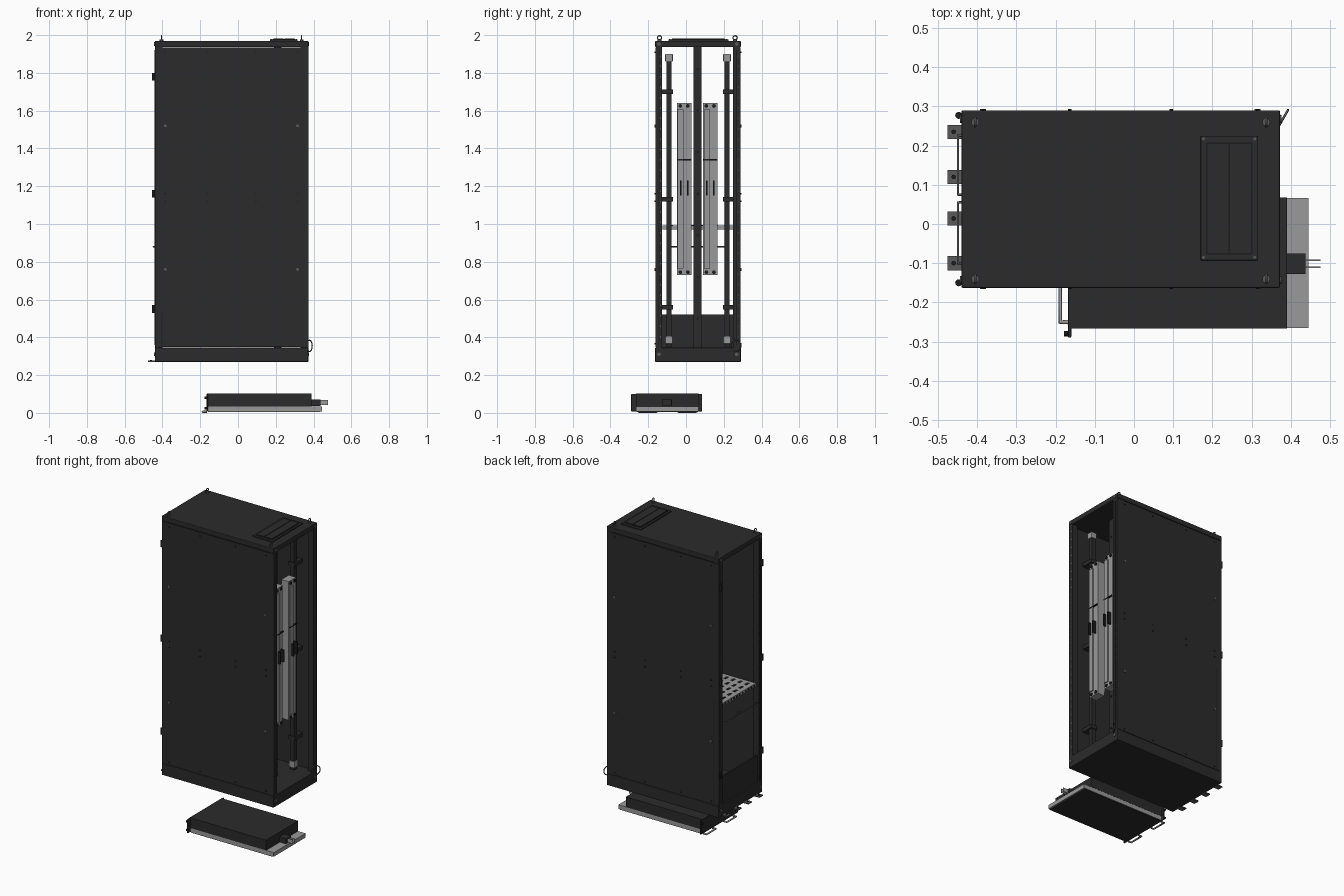
import bpy
from math import pi
from mathutils import Vector

if "Cube" in bpy.data.objects:
    bpy.data.objects.remove(bpy.data.objects["Cube"], do_unlink=True)


def material(name, v):
    m = bpy.data.materials.new(name)
    m.use_nodes = True
    m.diffuse_color = (v, v, v, 1)
    m.node_tree.nodes["Principled BSDF"].inputs["Base Color"].default_value = (v, v, v, 1)
    return m


BLACK = material("black_steel", 0.024)
DARK = material("dark_trim", 0.012)
MID = material("mid_grey", 0.10)
GREY = material("light_grey", 0.32)


def box(name, x, y, z, mat, bevel=0):
    """Box from (min, max) pairs."""
    bpy.ops.mesh.primitive_cube_add(size=1, location=[sum(p) / 2 for p in (x, y, z)])
    o = bpy.context.object
    o.name = name
    o.scale = [p[1] - p[0] for p in (x, y, z)]
    bpy.ops.object.transform_apply(location=False, rotation=False, scale=True)
    o.data.materials.append(mat)
    if bevel:
        b = o.modifiers.new("bevel", "BEVEL")
        b.width, b.segments = bevel, 2
    return o


def rod(name, a, b, r, mat, sides=12):
    """Cylinder between two points."""
    a, b = Vector(a), Vector(b)
    bpy.ops.mesh.primitive_cylinder_add(vertices=sides, radius=r, depth=(b - a).length,
                                        location=(a + b) / 2)
    o = bpy.context.object
    o.name = name
    o.rotation_euler = (b - a).to_track_quat("Z", "Y").to_euler()
    o.data.materials.append(mat)
    bpy.ops.object.shade_smooth_by_angle()
    return o


def ring(name, loc, r, thick, rot, mat):
    bpy.ops.mesh.primitive_torus_add(major_radius=r, minor_radius=thick, major_segments=20,
                                     minor_segments=8, location=loc, rotation=rot)
    o = bpy.context.object
    o.name = name
    o.data.materials.append(mat)
    bpy.ops.object.shade_smooth()


def wire(name, pts, r, mat):
    """Round bar through a list of points."""
    c = bpy.data.curves.new(name, "CURVE")
    c.dimensions, c.bevel_depth, c.bevel_resolution = "3D", r, 2
    s = c.splines.new("POLY")
    s.points.add(len(pts) - 1)
    for p, q in zip(s.points, pts):
        p.co = (*q, 1)
    o = bpy.data.objects.new(name, c)
    bpy.context.collection.objects.link(o)
    c.materials.append(mat)


# Cabinet shell, open at both ends
X0, X1, Y0, Y1 = -0.44, 0.372, -0.163, 0.29
box("plinth", (X0, X1), (Y0, Y1), (0.27, 0.345), BLACK, 0.003)
box("roof", (X0, X1), (Y0, Y1), (1.937, 1.97), BLACK, 0.004)
for name, y in (("front", (Y0 + 0.002, Y0 + 0.016)), ("back", (Y1 - 0.016, Y1 - 0.002))):
    box(name + "_panel", (X0 + 0.003, X1 - 0.003), y, (0.348, 1.934), BLACK)
    out = Y0 if name == "front" else Y1
    for z in (1.52, 0.76):
        for x in (-0.385, 0.315):
            rod(name + "_latch", (x, out - 0.003, z), (x, out + 0.003, z), 0.008, MID)
    for z in (1.91, 1.16, 1.12, 0.365):
        for x in (-0.385, -0.164, 0.095, 0.315):
            rod(name + "_screw", (x, out - 0.003, z), (x, out + 0.003, z), 0.004, DARK, 8)
box("front_seam", (-0.405, -0.401), (Y0 + 0.001, Y0 + 0.003), (0.35, 0.53), DARK)
box("back_seam", (-0.405, -0.401), (Y1 - 0.003, Y1 - 0.001), (0.35, 1.05), DARK)

# Corner posts with mounting holes, and end rails
for x in ((X0, X0 + 0.04), (X1 - 0.04, X1)):
    end = x[0] if x[0] == X0 else x[1]
    for y in ((Y0 + 0.004, Y0 + 0.036), (Y1 - 0.04, Y1 - 0.004)):
        box("corner_post", x, y, (0.34, 1.94), BLACK)
        c = sum(y) / 2
        box("post_groove", (end - 0.001, end + 0.001), (c - 0.002, c + 0.002), (0.36, 1.92), DARK)
        for i in range(28):
            z = 0.4 + i * 0.055
            box("post_hole", (end - 0.002, end + 0.002), (c + 0.006, c + 0.011), (z, z + 0.008), MID)
        for z in (0.31, 1.953):
            rod("corner_bolt", (end - 0.004, c, z), (end + 0.004, c, z), 0.01, MID)
box("lower_end_panel", (-0.43, -0.42), (-0.13, 0.25), (0.345, 0.52), BLACK)

# Hinges and base tabs on the -x end
for z in (1.78, 1.16, 0.55):
    for y in (-0.15, 0.277):
        rod("hinge", (-0.447, y, z - 0.02), (-0.447, y, z + 0.02), 0.009, DARK)
for y in (0.235, 0.12, 0.014, -0.1):
    box("base_tab", (-0.476, -0.43), (y - 0.018, y + 0.018), (0.27, 0.277), MID)
    rod("tab_bolt", (-0.46, y, 0.275), (-0.46, y, 0.281), 0.006, DARK, 8)

# Roof vent with two brush strips
box("vent_flange", (0.17, 0.315), (-0.093, 0.225), (1.968, 1.977), BLACK, 0.002)
box("vent_recess", (0.183, 0.302), (-0.078, 0.208), (1.976, 1.979), DARK)
for x in (0.187, 0.245):
    box("vent_strip", (x, x + 0.054), (-0.074, 0.204), (1.977, 1.982), BLACK)
for x in (0.177, 0.308):
    for y in (-0.085, 0.217):
        rod("vent_screw", (x, y, 1.976), (x, y, 1.98), 0.004, MID, 8)

# Lifting eyes
for x in (-0.405, 0.337):
    for y in (-0.14, 0.26):
        rod("eye_base", (x, y, 1.968), (x, y, 1.976), 0.01, MID)
        ring("lifting_eye", (x, y, 1.986), 0.011, 0.003, (0, pi / 2, 0), MID)

# Equipment rails and centre post
for y in (-0.09, 0.217):
    box("equipment_rail", (0.235, 0.265), (y - 0.014, y + 0.014), (0.35, 1.9), BLACK)
    for z in (0.365, 1.86):
        box("rail_cap", (0.23, 0.272), (y - 0.02, y + 0.02), (z, z + 0.04), GREY, 0.004)
    for z in (0.56, 1.13, 1.7):
        side = -1 if y < 0 else 1
        ends = sorted((y - side * 0.02, y + side * 0.06))
        box("rail_bracket", (0.228, 0.275), ends, (z - 0.012, z + 0.012), BLACK)
box("centre_post", (0.19, 0.23), (0.04, 0.083), (0.345, 1.937), BLACK)
for i in range(7):
    z = 0.5 + i * 0.22
    rod("post_stud", (0.228, 0.062, z), (0.234, 0.062, z), 0.007, DARK, 8)

# Power strips
for y in (-0.048, 0.09):
    box("power_strip", (0.25, 0.305), (y, y + 0.076), (0.76, 1.61), GREY)
    box("strip_ridge", (0.3, 0.313), (y + 0.004, y + 0.036), (0.765, 1.605), GREY)
    box("strip_seam", (0.304, 0.315), (y, y + 0.076), (1.337, 1.343), DARK)
    for z in (0.73, 1.61):
        box("strip_end", (0.252, 0.305), (y, y + 0.076), (z, z + 0.03), GREY)
        for dy in (0.018, 0.058):
            rod("strip_screw", (0.3, y + dy, z + 0.015), (0.31, y + dy, z + 0.015), 0.01, DARK)
    for dy in (0.02, 0.056):
        box("strip_handle", (0.3, 0.33), (y + dy - 0.004, y + dy + 0.004), (1.15, 1.23), DARK)

# Mid-height perforated shelf
box("shelf", (-0.42, -0.1), (-0.125, 0.25), (0.97, 0.992), GREY)
for i in range(6):
    for j in range(6):
        x, y = -0.39 + i * 0.05, -0.1 + j * 0.06
        box("shelf_slot", (x, x + 0.016), (y, y + 0.03), (0.991, 0.994), DARK)
for i in range(12):
    y = -0.115 + i * 0.03
    box("shelf_lip_hole", (-0.422, -0.418), (y, y + 0.015), (0.976, 0.985), DARK)
for a, b in ((-0.1, 0.055), (0.075, 0.225)):
    wire("shelf_handle", [(-0.42, a, 0.88), (-0.449, a, 0.88), (-0.449, b, 0.88), (-0.42, b, 0.88)],
         0.004, MID)

# Ground cable
ring("ground_cable", (0.378, 0.265, 0.355), 0.03, 0.003, (pi / 2, 0, pi / 3), MID)

# Separate tray unit below
box("tray_base", (-0.16, 0.445), (-0.265, 0.066), (0.008, 0.035), GREY)
box("tray_underside", (-0.158, 0.435), (-0.262, 0.063), (0.004, 0.009), BLACK)
box("unit_body", (-0.165, 0.39), (-0.266, 0.067), (0.035, 0.102), BLACK)
box("unit_faceplate", (-0.168, -0.16), (-0.29, 0.085), (0.008, 0.1), BLACK, 0.003)
for y in (-0.28, 0.077):
    for z in (0.025, 0.08):
        rod("ear_knob", (-0.178, y, z), (-0.165, y, z), 0.007, DARK)
for y in (-0.25, -0.04):
    wire("unit_handle", [(-0.165, y, 0.006), (-0.188, y, 0.006), (-0.188, y + 0.095, 0.006),
                         (-0.165, y + 0.095, 0.006)], 0.006, GREY)
box("plug_body", (0.385, 0.438), (-0.128, -0.075), (0.037, 0.072), BLACK, 0.002)
for y in (-0.11, -0.092):
    box("plug_prong", (0.435, 0.476), (y - 0.002, y + 0.002), (0.042, 0.068), GREY)
